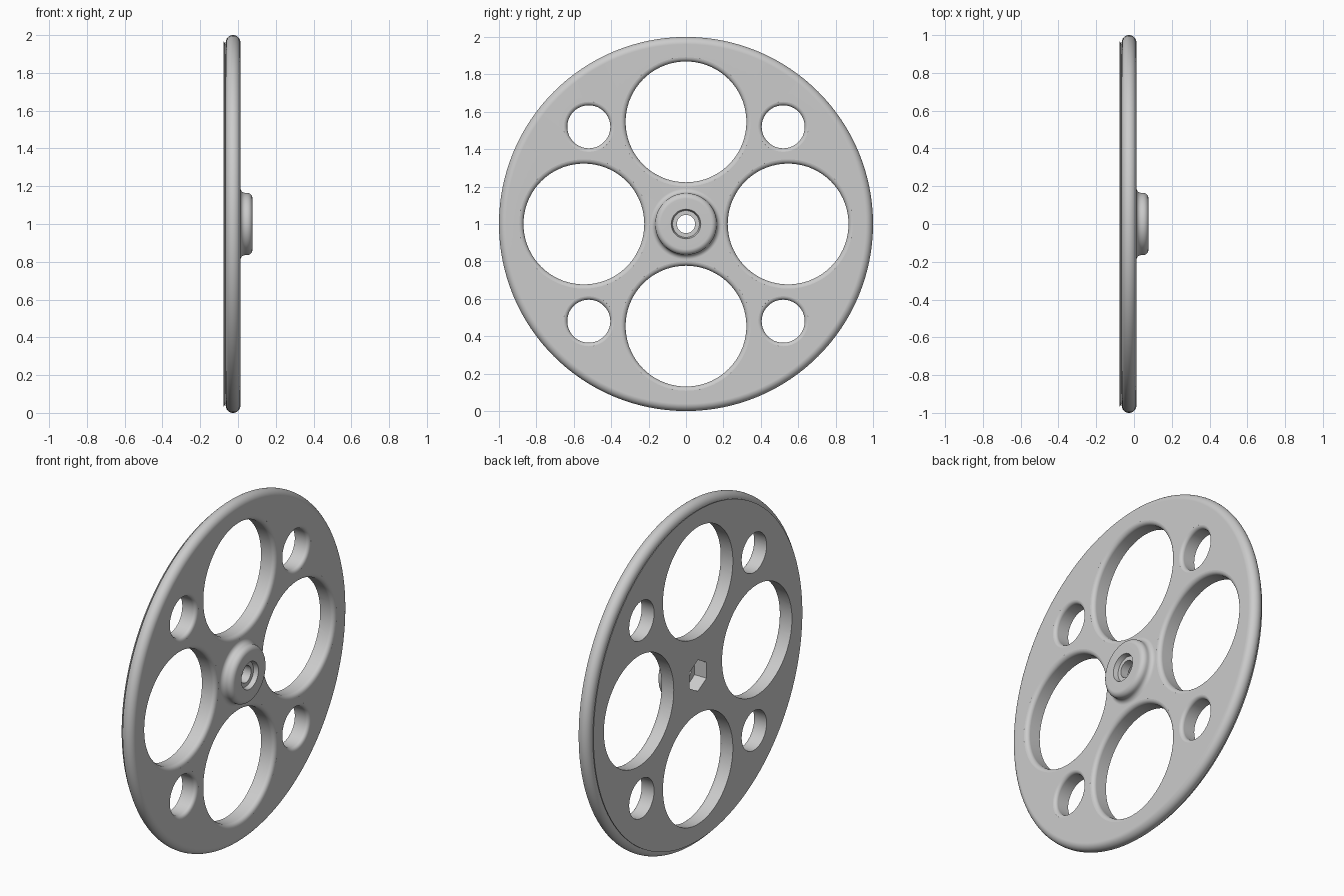
import bpy, bmesh
from math import pi, sin, cos
from mathutils import Matrix, Vector

cube = bpy.data.objects.get("Cube")
if cube:
    bpy.data.objects.remove(cube, do_unlink=True)

mat = bpy.data.materials.new("light grey")
mat.use_nodes = True
grey = (0.6, 0.6, 0.6, 1)
mat.diffuse_color = grey
mat.node_tree.nodes["Principled BSDF"].inputs["Base Color"].default_value = grey


def arc(x, r, radius, start, end, steps=6):
    """Arc points (x, r) in the profile plane, angles in degrees."""
    angles = [(start + (end - start) * i / steps) * pi / 180 for i in range(steps + 1)]
    return [(x + radius * cos(a), r + radius * sin(a)) for a in angles]


def lathe(name, profile, sides, y=0, z=1):
    """Revolve (x, r) points about an axis parallel to x, with capped ends."""
    bm = bmesh.new()
    rings = []
    for x, r in profile:
        rings.append([bm.verts.new((x, y + r * sin(2 * pi * i / sides), z + r * cos(2 * pi * i / sides)))
                      for i in range(sides)])
    for a, b in zip(rings, rings[1:]):
        for i in range(sides):
            j = (i + 1) % sides
            bm.faces.new((a[i], a[j], b[j], b[i]))
    bm.faces.new(rings[0])
    bm.faces.new(rings[-1])
    bmesh.ops.recalc_face_normals(bm, faces=bm.faces)
    mesh = bpy.data.meshes.new(name)
    bm.to_mesh(mesh)
    bm.free()
    obj = bpy.data.objects.new(name, mesh)
    bpy.context.collection.objects.link(obj)
    mesh.materials.append(mat)
    return obj


BACK, FACE, HUB = -0.077, 0.013, 0.077
RIM = 0.039

# Wheel: back plate lip, groove, rounded rim, flat face, filleted hub
profile = [(BACK, 0.1), (BACK, 0.965), (-0.073, 0.965), (-0.066, 0.95)]
profile += arc(FACE - RIM, 1 - RIM, RIM, 175, 0, 14)
profile += arc(FACE + 0.025, 0.19, 0.025, 180, 270)
profile += arc(HUB - 0.03, 0.135, 0.03, 90, 0)
profile += [(HUB, 0.08)]
wheel = lathe("wheel", profile, 128)


def hole_cutter(name, radius, y, z, fillet=0.027):
    """Straight hole whose face edge flares out into a rounded lip."""
    points = [(BACK - 0.05, radius)]
    points += arc(FACE - fillet, radius + fillet, fillet, 270, 357)
    x, r = points[-1]
    points += [(FACE + 0.001, r + 0.001), (FACE + 0.1, r + 0.001)]
    return lathe(name, points, 72, y, z)


# Four large and four small openings, bored hub and hexagonal back socket
cutters = []
for k in range(4):
    a = k * pi / 2
    cutters.append(hole_cutter("large_hole_cutter", 0.323, 0.546 * sin(a), 1 + 0.546 * cos(a), 0.024))
    a += pi / 4
    cutters.append(hole_cutter("small_hole_cutter", 0.115, 0.735 * sin(a), 1 + 0.735 * cos(a), 0.02))
cutters.append(lathe("bore_cutter", [(-0.2, 0.049), (0.2, 0.049)], 32))
cutters.append(lathe("counterbore_cutter", [(0.05, 0.072), (HUB, 0.079), (0.2, 0.079)], 32))
cutters.append(lathe("hex_socket_cutter", [(-0.2, 0.092), (0.0, 0.092)], 6))

for cutter in cutters:
    cutter.hide_render = True
    mod = wheel.modifiers.new("cut", 'BOOLEAN')
    mod.operation = 'DIFFERENCE'
    mod.solver = 'EXACT'
    mod.object = cutter

bpy.ops.object.select_all(action='DESELECT')
wheel.select_set(True)
bpy.context.view_layer.objects.active = wheel
for mod in list(wheel.modifiers):
    bpy.ops.object.modifier_apply(modifier=mod.name)
for cutter in cutters:
    bpy.data.objects.remove(cutter, do_unlink=True)

# Smooth fillets, crisp flat faces
bpy.ops.object.shade_smooth_by_angle(angle=0.6)
weighted = wheel.modifiers.new("weighted_normals", 'WEIGHTED_NORMAL')
weighted.keep_sharp = True
weighted.weight = 100
